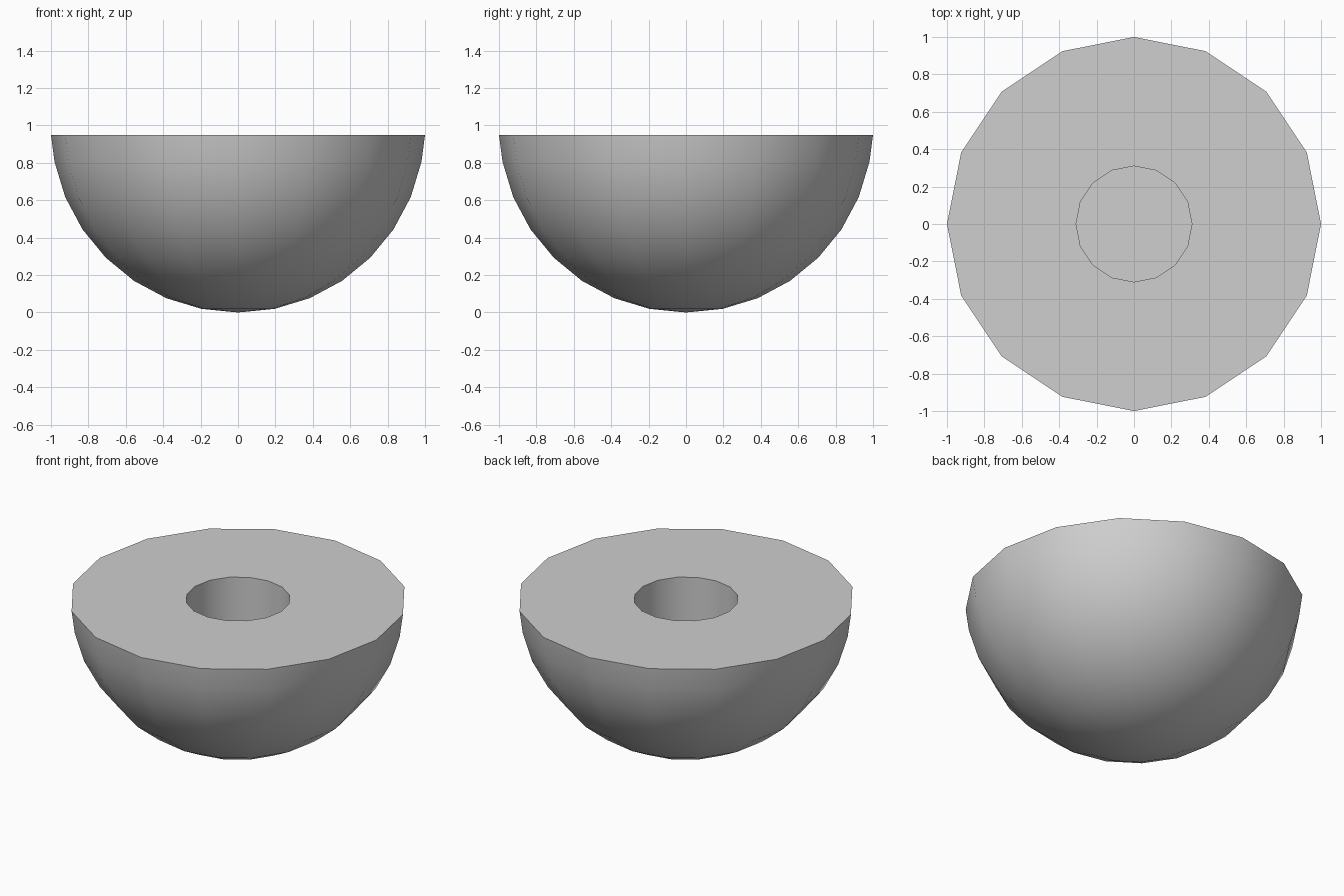
import bpy, bmesh
from math import sin, cos, pi, radians

if "Cube" in bpy.data.objects:
    bpy.data.objects.remove(bpy.data.objects["Cube"])

SIDES = 16
TOP = 0.95           # height of the flat cut
HOLE_RADIUS = 0.31
HOLE_FLOOR = 0.4

# One plain grey material
grey = bpy.data.materials.new("plain grey")
grey.use_nodes = True
colour = (0.62, 0.62, 0.62, 1)
grey.diffuse_color = colour
grey.node_tree.nodes["Principled BSDF"].inputs["Base Color"].default_value = colour

# Half profile: round underside, flat rim, then the blind hole
profile = [(sin(i * pi / 16), 1 - cos(i * pi / 16)) for i in range(8)]
profile += [(1, TOP), (HOLE_RADIUS, TOP), (HOLE_RADIUS, HOLE_FLOOR), (0, HOLE_FLOOR)]

# Turn the profile around the vertical axis
bm = bmesh.new()
points = [bm.verts.new((r, 0, z)) for r, z in profile]
edges = [bm.edges.new(pair) for pair in zip(points, points[1:])]
bmesh.ops.spin(bm, geom=points + edges, cent=(0, 0, 0), axis=(0, 0, 1),
               angle=2 * pi, steps=SIDES, use_duplicate=False)
bmesh.ops.remove_doubles(bm, verts=bm.verts[:], dist=0.0005)
bmesh.ops.recalc_face_normals(bm, faces=bm.faces[:])

mesh = bpy.data.meshes.new("half_ball")
bm.to_mesh(mesh)
bm.free()
mesh.materials.append(grey)
half_ball = bpy.data.objects.new("half_ball", mesh)
bpy.context.collection.objects.link(half_ball)

# Smooth shell and hole wall, sharp rims
bpy.ops.object.select_all(action='DESELECT')
half_ball.select_set(True)
bpy.context.view_layer.objects.active = half_ball
bpy.ops.object.shade_smooth_by_angle(angle=radians(30))
